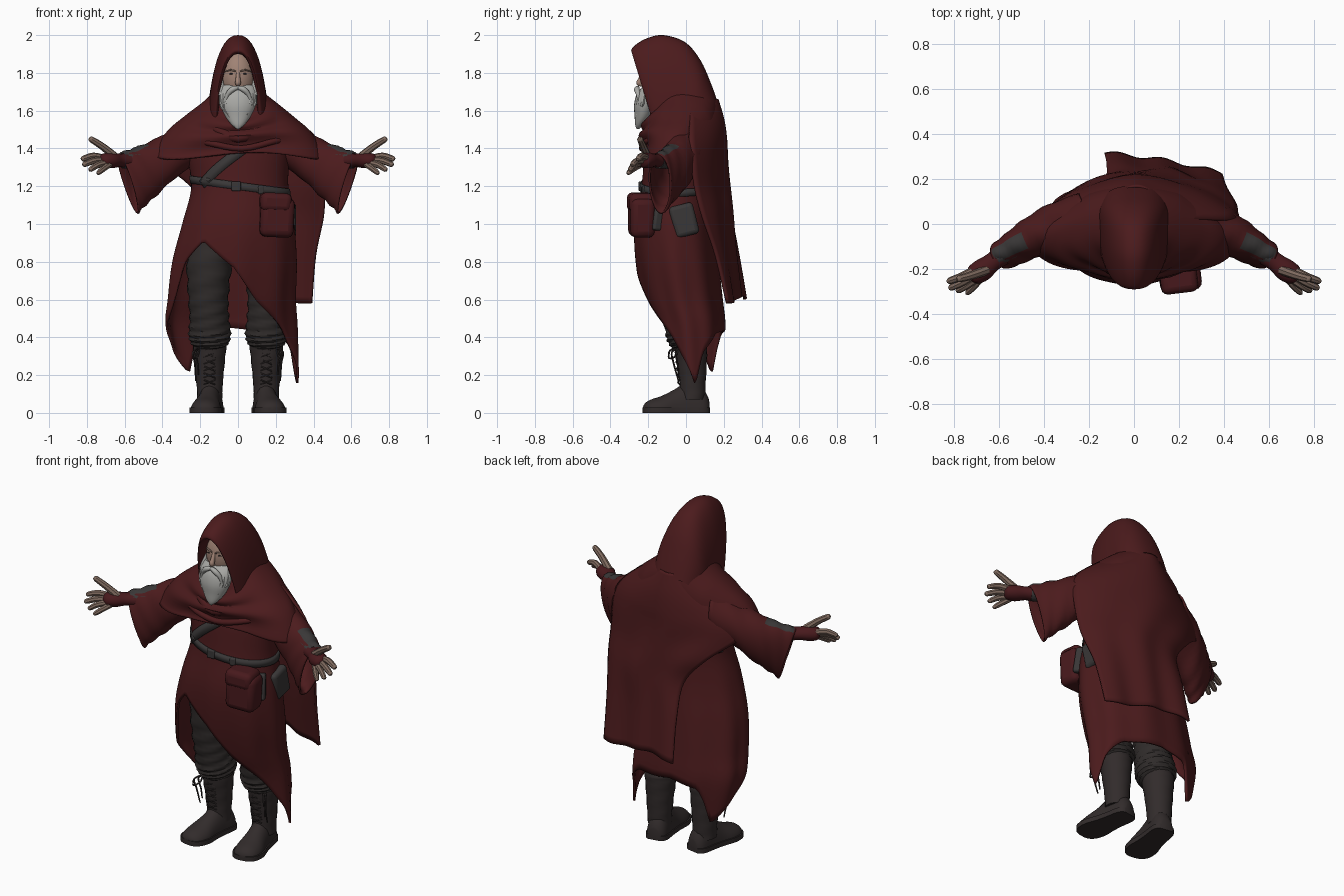
import bpy, bmesh, math, random
from mathutils import Vector, Matrix

if "Cube" in bpy.data.objects:
    bpy.data.objects.remove(bpy.data.objects["Cube"])

random.seed(4)


def material(name, r, g, b):
    m = bpy.data.materials.new(name)
    m.diffuse_color = (r, g, b, 1)
    m.use_nodes = True
    m.node_tree.nodes["Principled BSDF"].inputs["Base Color"].default_value = m.diffuse_color
    return m


RED = material("robe red", 0.071, 0.0108, 0.0118)
WINE = material("wine leather", 0.064, 0.0098, 0.0118)
CLOTH = material("trouser charcoal", 0.0285, 0.024, 0.023)
BOOT = material("boot brown black", 0.0315, 0.0245, 0.0242)
STRAP = material("strap grey", 0.041, 0.038, 0.038)
FACE = material("face skin", 0.35, 0.225, 0.175)
HAND = material("weathered skin", 0.21, 0.143, 0.112)
HAIR = material("grey hair", 0.40, 0.40, 0.38)


def spline(pts, k=6):
    """Smooth resampling of tuples of any size."""
    out = []
    for i in range(len(pts) - 1):
        a, b, c, d = (pts[max(i - 1, 0)], pts[i], pts[i + 1], pts[min(i + 2, len(pts) - 1)])
        for j in range(k):
            t = j / k
            out.append(tuple(0.5 * (2 * q + (r - p) * t + (2 * p - 5 * q + 4 * r - s) * t * t
                                    + (3 * q - p - 3 * r + s) * t ** 3)
                             for p, q, r, s in zip(a, b, c, d)))
    return out + [tuple(pts[-1])]


def lookup(table, x):
    """Linear reading of a table whose first column ascends or descends."""
    for a, b in zip(table, table[1:]):
        if min(a[0], b[0]) <= x <= max(a[0], b[0]) and a[0] != b[0]:
            t = (x - a[0]) / (b[0] - a[0])
            return [p + (q - p) * t for p, q in zip(a[1:], b[1:])]
    return list((table[0] if abs(x - table[0][0]) < abs(x - table[-1][0]) else table[-1])[1:])


def loft(name, rings, mat, closed=True, caps=True, thick=0):
    bm = bmesh.new()
    rows = [[bm.verts.new(p) for p in ring] for ring in rings]
    n = len(rows[0])
    for a, b in zip(rows, rows[1:]):
        for i in range(n if closed else n - 1):
            j = (i + 1) % n
            bm.faces.new((a[i], a[j], b[j], b[i]))
    if closed and caps:
        bm.faces.new(rows[0])
        bm.faces.new(rows[-1])
    bmesh.ops.recalc_face_normals(bm, faces=bm.faces)
    me = bpy.data.meshes.new(name)
    bm.to_mesh(me)
    bm.free()
    me.materials.append(mat)
    ob = bpy.data.objects.new(name, me)
    bpy.context.collection.objects.link(ob)
    if thick:
        mod = ob.modifiers.new("thickness", 'SOLIDIFY')
        mod.thickness, mod.offset = thick, 0
    return ob


def tube(name, pts, mat, n=10, k=4, ripple=0.0, flat=1.0):
    """Tapered tube through (x, y, z, radius) points."""
    pts = spline(pts, k)
    c = [Vector(p[:3]) for p in pts]
    d = (c[-1] - c[0]).normalized()
    ref = Vector((0, 1, 0)) if abs(d.z) > 0.75 else Vector((0, 0, 1))
    rings = []
    for i, p in enumerate(pts):
        t = (c[min(i + 1, len(c) - 1)] - c[max(i - 1, 0)]).normalized()
        a = t.cross(ref).normalized()
        b = a.cross(t)
        ring = []
        for j in range(n):
            w = 2 * math.pi * j / n
            r = max(p[3], 0.001) * (1 + ripple * math.sin(i * 1.9 + 2 * w))
            ring.append(c[i] + a * math.cos(w) * r + b * math.sin(w) * r * flat)
        rings.append(ring)
    return loft(name, rings, mat)


def box(name, loc, dims, mat, bevel=0.02, rot=(0, 0, 0)):
    bpy.ops.mesh.primitive_cube_add(size=1, location=loc, rotation=rot)
    ob = bpy.context.object
    ob.name, ob.scale = name, dims
    bpy.ops.object.transform_apply(location=False, rotation=False, scale=True)
    mod = ob.modifiers.new("round", 'BEVEL')
    mod.width, mod.segments = bevel, 3
    ob.data.materials.append(mat)


def ball(name, loc, scale, mat):
    bpy.ops.mesh.primitive_uv_sphere_add(segments=24, ring_count=16, radius=1, location=loc)
    ob = bpy.context.object
    ob.name, ob.scale = name, scale
    ob.data.materials.append(mat)


# robe: elliptical body whose hem height depends on the angle (0 = front, + = left side)
BODY = spline([(1.50, 0, .24, -.02, .16), (1.38, 0, .265, -.03, .18), (1.2, .01, .25, -.045, .185),
               (1.0, 0, .29, -.06, .205), (.8, -.02, .322, -.045, .213), (.6, -.035, .33, -.015, .205),
               (.45, -.035, .34, .02, .185), (.17, 0, .312, .04, .16)])
HEM = [(-180, .45), (-150, .42), (-140, .34), (-127, .21), (-112, .30), (-90, .40), (-70, .52), (-55, .8),
       (-34, .91), (0, .77), (23, .60), (55, .42), (80, .26), (93, .15), (110, .32), (135, .42), (180, .45)]


def body(deg, z, off=0.0):
    cx, rx, cy, ry = lookup(BODY, z)
    a = math.radians(deg)
    fold = 1 + 0.022 * math.sin(9 * a + 1) * min(1, max(0, (1.15 - z) * 2))
    return Vector((cx + (rx * fold + off) * math.sin(a), cy - (ry * fold + off) * math.cos(a), z))


angles = [-180 + 4 * i for i in range(90)]
loft("robe", [[body(d, 1.5 + (lookup(HEM, d)[0] - 1.5) * v / 28) for d in angles] for v in range(29)],
     RED, caps=False, thick=0.012)

# belt (wider at the right rear) and diagonal strap lie on the robe
belt = []
for up in (1, -1):
    belt.append([body(d, 1.2 - .035 * math.sin(math.radians(d))
                      + up * (.02 + (.025 if -170 < d < -100 else 0)), .008) for d in angles])
loft("belt", belt, STRAP, caps=False, thick=0.012)
loft("chest_strap", [[body(-50 + 6 * i + s * 4, 1.21 + .02 * i - s * .018, .01) for i in range(11)]
                     for s in (-1, 1)], STRAP, closed=False, thick=0.01)
box("belt_buckle", (-.01, -.242, 1.2), (.05, .018, .05), STRAP, .006)
box("belt_knot", (.12, -.217, 1.18), (.035, .03, .045), STRAP, .008, (0, 0, .3))

# pouches
box("front_pouch", (.205, -.235, 1.035), (.18, .13, .21), WINE, .035, (0, .05, .12))
box("pouch_flap", (.198, -.24, 1.115), (.165, .135, .10), WINE, .03, (0, .05, .12))
box("side_pouch", (.283, -.01, 1.02), (.05, .13, .17), STRAP, .022, (.25, 0, 0))
box("pouch_strap", (.262, -.15, 1.04), (.045, .05, .15), STRAP, .012, (-.15, 0, .5))

# shoulder cowl, sagging at the front
cowl = spline([(1.70, 0, .12, -.02, .15), (1.64, .01, .19, -.02, .19), (1.56, .01, .29, -.02, .21),
               (1.48, .01, .38, -.02, .215), (1.36, 0, .455, -.01, .21)], 6)
rings = []
for i, (z, cx, rx, cy, ry) in enumerate(cowl):
    v, ring = i / (len(cowl) - 1), []
    for d in angles:
        a = math.radians(d)
        f, back = max(0, math.cos(a)), max(0, -math.cos(a))
        x = cx + rx * math.sin(a)
        y = (cy - ry * math.cos(a) - .22 * max(0, abs(x) - .2)
             - .010 * f * math.sin(v * 20 + a) - .035 * v * min(1, back * 2))
        ring.append((x, y, z - .13 * f ** 3 * (1 - v) + .018 * v * math.sin(3 * a + 1)))
    rings.append(ring)
loft("shoulder_cowl", rings, RED, caps=False, thick=0.012)
tube("upper_cowl_fold", [(-.18, -.05, 1.56, .015), (-.13, -.18, 1.51, .024), (0, -.228, 1.455, .025),
                         (.14, -.18, 1.51, .024), (.19, -.05, 1.57, .015)], RED)
tube("lower_cowl_fold", [(-.31, -.08, 1.46, .01), (-.16, -.21, 1.43, .016), (.02, -.232, 1.40, .017),
                         (.2, -.205, 1.44, .016), (.33, -.07, 1.46, .01)], RED)

# long cape hanging off the left shoulder: z, right x, left x, right y, middle y, left y
cape = spline([(1.66, -.13, .15, .02, .165, .02), (1.55, -.27, .31, .015, .195, .02),
               (1.45, -.38, .42, .01, .208, .02), (1.35, -.42, .46, .03, .212, .03),
               (1.2, -.25, .458, .16, .22, .05), (1.05, -.13, .45, .2, .235, .09),
               (.85, -.12, .41, .26, .25, .16), (.6, -.13, .39, .31, .28, .22)], 5)
rings = []
for i, (z, xl, xr, yl, ym, yr) in enumerate(cape):
    v, ring = i / (len(cape) - 1), []
    for j in range(31):
        u = j / 30
        y = yl * (1 - u) * (1 - 2 * u) + 4 * ym * u * (1 - u) + yr * u * (2 * u - 1)
        ring.append((xl + (xr - xl) * u, y + .009 * v * math.sin(u * 16), z + .02 * v * math.sin(u * 5)))
    rings.append(ring)
loft("back_cape", rings, RED, closed=False, thick=0.014)

# hood: arches from the lining over the rim to the nape (top y, top z, base y, base z, half width)
hood = spline([(-.10, 1.908, -.06, 1.50, .100), (-.24, 1.90, -.13, 1.47, .108), (-.288, 1.912, -.15, 1.455, .120),
               (-.275, 1.942, -.14, 1.45, .137), (-.21, 1.982, -.12, 1.46, .150), (-.12, 2.0, -.07, 1.50, .156),
               (-.005, 1.963, -.02, 1.54, .158), (.075, 1.87, .03, 1.57, .160), (.13, 1.75, .06, 1.58, .154),
               (.17, 1.64, .10, 1.56, .14)], 4)
arches = []
for ty, tz, by, bz, w in hood:
    fan = [math.radians(-90 + 6 * i) for i in range(31)]
    arches.append([(math.copysign(w * abs(math.sin(a)) ** .87, a), by + (ty - by) * math.cos(a),
                    bz + (tz - bz) * math.cos(a)) for a in fan])
loft("hood", arches, RED, closed=False)

# head
ball("head", (0, -.135, 1.778), (.094, .1, .142), FACE)
tube("nose", [(0, -.224, 1.805, .009), (0, -.242, 1.765, .013), (0, -.248, 1.745, .015), (0, -.23, 1.735, .008)], FACE)
for s in (-1, 1):
    ball("eye", (s * .034, -.225, 1.795), (.014, .005, .004), BOOT)
    tube("eyebrow", [(s * .012, -.233, 1.808, .004), (s * .04, -.225, 1.815, .005), (s * .07, -.199, 1.807, .003)], HAND)
    tube("moustache", [(0, -.256, 1.722, .010), (s * .03, -.26, 1.712, .015), (s * .058, -.252, 1.68, .011),
                       (s * .07, -.252, 1.63, .002)], HAIR)
    tube("sideburn", [(s * .088, -.17, 1.80, .006), (s * .09, -.19, 1.74, .015), (s * .087, -.21, 1.68, .018)], HAIR)
beard = spline([(1.735, .092, .045, -.178), (1.69, .1, .058, -.202), (1.63, .094, .058, -.217),
                (1.57, .068, .044, -.228), (1.525, .034, .022, -.247), (1.502, .006, .006, -.255)], 4)
loft("beard", [[(w * math.cos(a), y + d * math.sin(a), z) for a in [math.pi * i / 12 for i in range(24)]]
               for z, w, d, y in beard], HAIR)
for i in range(12):
    x = -.092 + .184 * i / 11
    y = -.205 - .055 * math.sqrt(1 - (x / .1) ** 2)
    end = 1.50 + .9 * abs(x) + random.uniform(-.01, .03)
    tube("beard_strand", [(x, y + .008, 1.69, .006), (x * .97, y - .002, 1.64, .011),
                          (x * .78 + random.uniform(-.006, .006), -.265 + abs(x) * .3, (1.64 + end) / 2, .011),
                          (x * .55 + random.uniform(-.01, .01), -.262, end, .001)], HAIR, n=6, k=3)

# arms and hands
FINGERS = [("thumb", (.655, -.205, 1.36, .022), (.72, -.228, 1.412, .019), (.775, -.243, 1.447, .016), (.787, -.246, 1.455, .007)),
           ("finger", (.70, -.20, 1.345, .018), (.765, -.233, 1.36, .018), (.818, -.252, 1.346, .015), (.83, -.256, 1.342, .007)),
           ("finger", (.70, -.22, 1.335, .018), (.76, -.257, 1.335, .018), (.81, -.281, 1.317, .015), (.822, -.286, 1.312, .007)),
           ("finger", (.69, -.235, 1.325, .018), (.742, -.272, 1.312, .017), (.778, -.294, 1.29, .014), (.787, -.30, 1.283, .007)),
           ("finger", (.68, -.24, 1.315, .017), (.712, -.277, 1.292, .016), (.737, -.303, 1.272, .013), (.745, -.31, 1.265, .006))]
ARM = spline([(.2, .03, 1.45, .11, .115, 0), (.34, -.015, 1.37, .105, .118, .05), (.46, -.065, 1.29, .085, .135, .2),
              (.535, -.11, 1.245, .07, .150, .28), (.582, -.138, 1.215, .06, .163, .32)], 5)
for s in (-1, 1):
    rings = []
    for i, (x, y, z, depth, height, lean) in enumerate(ARM):
        up, side = Vector((lean, -.05, 1)).normalized(), Vector((.39, .92, 0))
        ring = []
        for j in range(28):
            a = 2 * math.pi * j / 28
            k = 1 + .03 * math.sin(i * 1.3 + 3 * a)
            p = Vector((x, y, z)) + side * depth * k * math.cos(a) + up * height * k * math.sin(a)
            ring.append((p.x * s, p.y, p.z))
        rings.append(ring)
    sleeve = loft("sleeve", rings, RED, caps=False, thick=0.01)
    sleeve.data.materials.append(STRAP)
    for f in sleeve.data.polygons:  # grey patch on top of the forearm
        if 10 <= f.index // 28 <= 18 and 5 <= f.index % 28 <= 8:
            f.material_index = 1
    tube("forearm", [(s * .42, -.05, 1.35, .06), (s * .54, -.11, 1.34, .05), (s * .61, -.15, 1.335, .042)], STRAP)
    tube("glove", [(s * .585, -.138, 1.335, .047), (s * .63, -.17, 1.337, .042), (s * .675, -.205, 1.337, .05),
                   (s * .715, -.228, 1.335, .042), (s * .73, -.236, 1.333, .02)], WINE, n=14, flat=.85)
    for name, *pts in FINGERS:
        tube(name, [(s * p[0],) + p[1:] for p in pts], HAND, n=8)

# legs and boots
FOOT = spline([(.112, .03, .07), (.10, .048, .10), (.07, .06, .14), (0, .062, .165), (-.07, .068, .125),
               (-.14, .080, .09), (-.20, .070, .07), (-.23, .045, .05), (-.24, .015, .03)], 3)
for s in (-1, 1):
    tube("trouser_leg", [(s * .11, 0, .98, .12), (s * .15, -.03, .8, .12), (s * .157, -.03, .62, .107),
                         (s * .152, -.015, .5, .104), (s * .15, .005, .42, .112), (s * .15, .015, .37, .1),
                         (s * .15, .02, .345, .07)], CLOTH, n=22, k=6, ripple=.05)
    tube("boot_shaft", [(s * .15, .035, .07, .066), (s * .15, .035, .16, .07), (s * .15, .03, .27, .08),
                        (s * .15, .025, .36, .089), (s * .15, .025, .39, .084)], BOOT, n=20, ripple=.02)
    turn = Matrix.Translation((s * .147, .01, 0)) @ Matrix.Rotation(s * .16, 4, 'Z')
    arcs = [math.pi * i / 12 for i in range(13)]
    loft("boot_foot", [[turn @ Vector((w * math.cos(a), y, .015 + (h - .015) * math.sin(a))) for a in arcs]
                       for y, w, h in FOOT], BOOT)
    edge = [(w + .006, y) for y, w, h in FOOT] + [(-w - .006, y) for y, w, h in reversed(FOOT)]
    loft("boot_sole", [[turn @ Vector((x, y, z)) for x, y in edge] for z in (0, .028)], BOOT)
    for i in range(6):
        z = .15 + i * .036
        y = -.045 - .010 * i / 3
        for t in (-1, 1):
            tube("boot_lace", [(s * .15 - t * .03, y + .012, z, .004), (s * .15, y + .002, z + .012, .004),
                               (s * .15 + t * .03, y + .012, z + .024, .004)], BOOT, n=5, k=2)
    for dx, dy, low in ((.0, .0, .2), (.014, -.02, .17)):
        tube("lace_end", [(s * .21, -.04, .34, .005), (s * (.225 + dx), -.055 + dy, .32, .005),
                          (s * (.215 + dx), -.045 + dy, .26, .005), (s * (.21 + dx), -.04, low, .004)], BOOT, n=5)
    tube("lace_loop", [(s * .205, -.05, .34, .005), (s * .23, -.085, .33, .005), (s * .235, -.09, .29, .005),
                       (s * .215, -.055, .30, .005), (s * .205, -.045, .335, .005)], BOOT, n=5)

# smooth shading with sharp edges kept
bpy.ops.object.select_all(action='SELECT')
bpy.context.view_layer.objects.active = bpy.data.objects["robe"]
bpy.ops.object.shade_smooth_by_angle(angle=math.radians(40))
